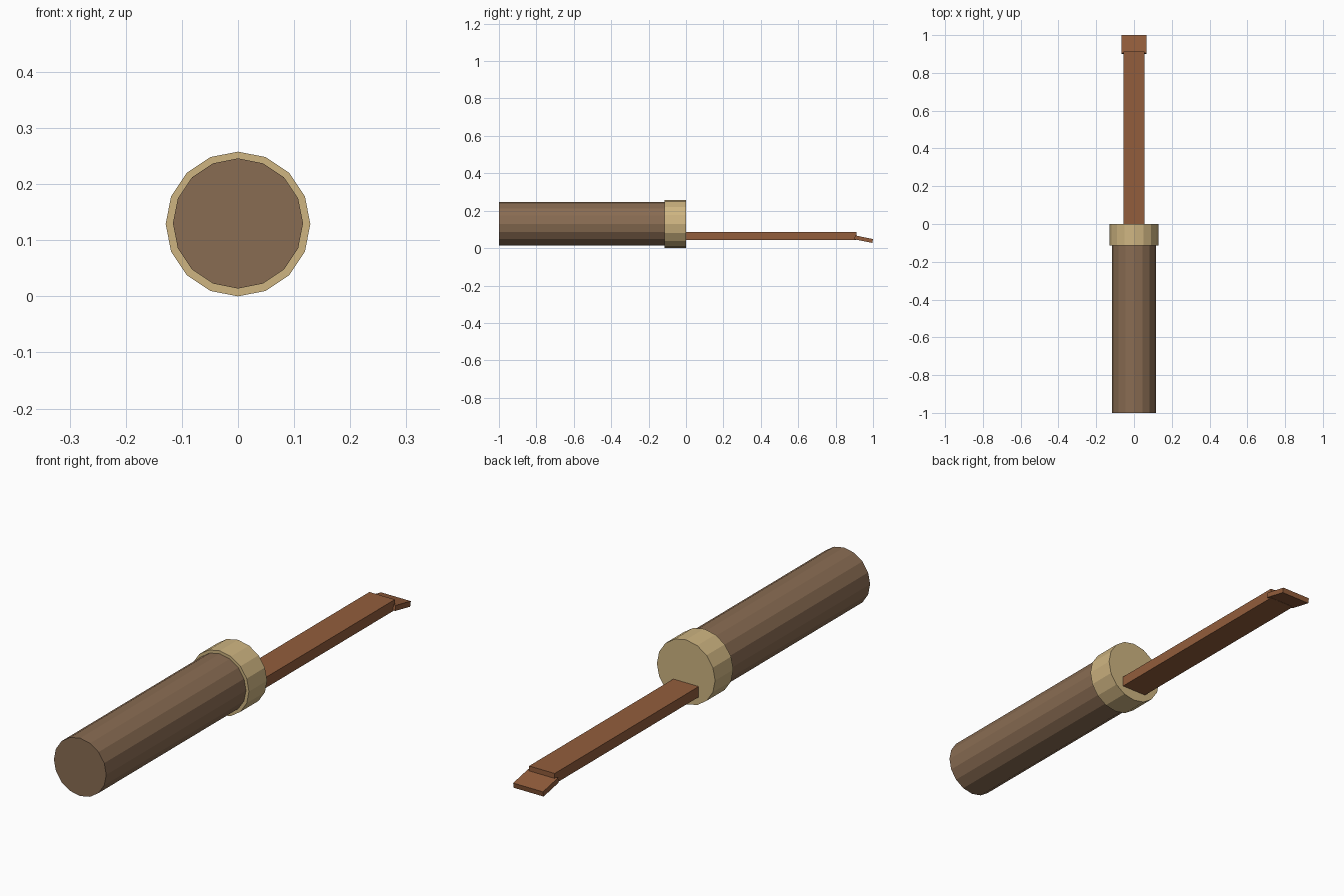
import bpy
from math import pi

if "Cube" in bpy.data.objects:
    bpy.data.objects.remove(bpy.data.objects["Cube"])


def material(name, rgb):
    m = bpy.data.materials.new(name)
    m.diffuse_color = (*rgb, 1)
    m.use_nodes = True
    m.node_tree.nodes["Principled BSDF"].inputs["Base Color"].default_value = m.diffuse_color
    return m


def rod(name, radius, y0, y1, z, mat):
    # 16-sided cylinder lying along y, with a corner at the top
    bpy.ops.mesh.primitive_cylinder_add(
        vertices=16, radius=radius, depth=y1 - y0,
        location=(0, (y0 + y1) / 2, z), rotation=(pi / 2, 0, 0))
    ob = bpy.context.object
    ob.name = name
    ob.data.materials.append(mat)
    return ob


def bar(name, size, loc, mat, tilt=0):
    bpy.ops.mesh.primitive_cube_add(size=1, location=loc, rotation=(tilt, 0, 0))
    ob = bpy.context.object
    ob.name = name
    ob.scale = size
    ob.data.materials.append(mat)
    return ob


wood = material("handle_wood", (0.25, 0.15, 0.085))
brass = material("collar_brass", (0.62, 0.46, 0.22))
rust = material("blade_rust", (0.29, 0.11, 0.045))

# Handle and collar
rod("handle", 0.116, -1.0, -0.1, 0.13, wood)
rod("collar", 0.129, -0.115, 0.0, 0.129, brass)

# Flat blade, set low in the collar, with a down-turned wider tip
bar("blade", (0.113, 0.935, 0.042), (0, 0.445, 0.065), rust)
bar("blade_tip", (0.132, 0.098, 0.021), (0, 0.95, 0.048), rust, -0.2)
